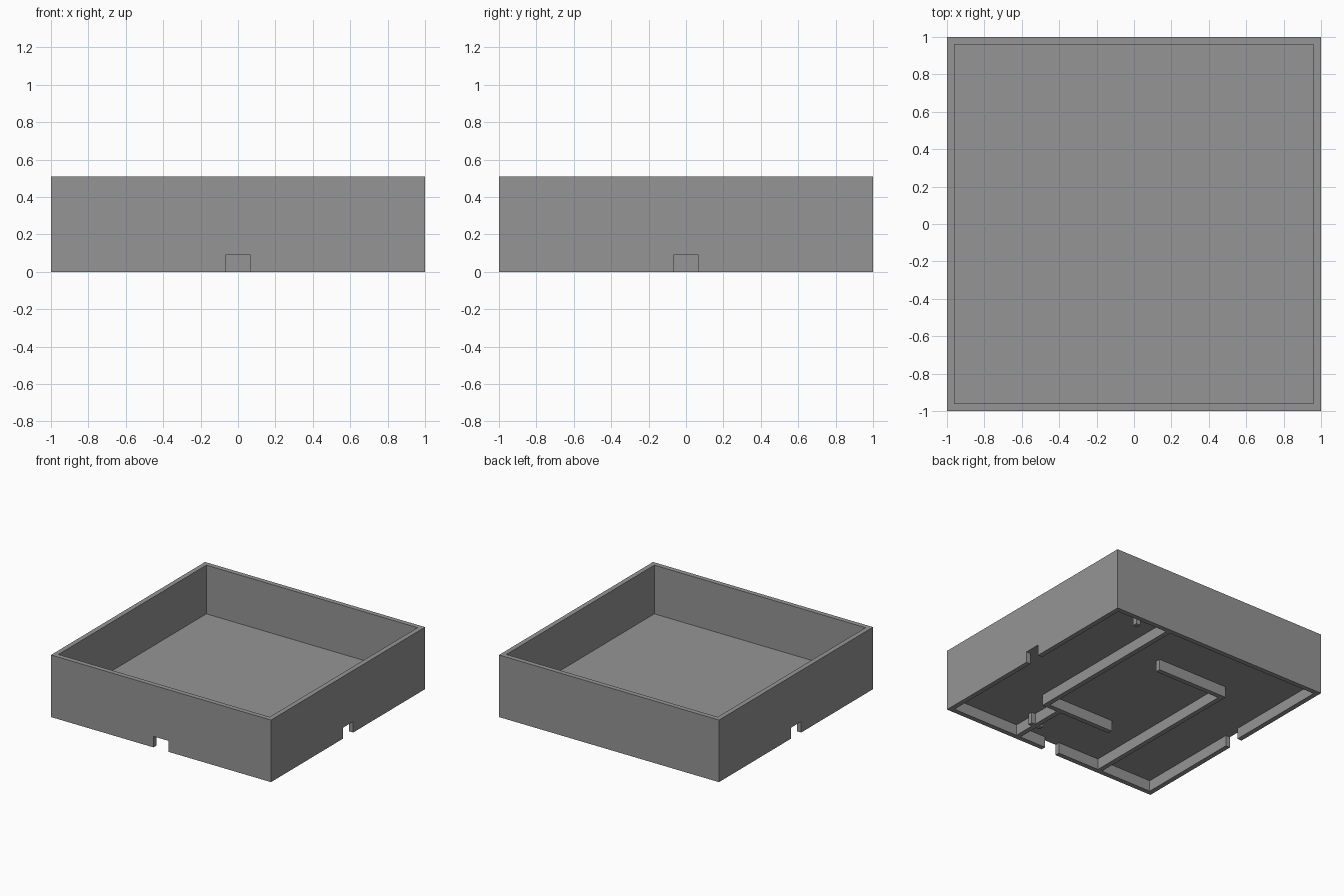
import bpy
import bmesh
from mathutils import Vector

if "Cube" in bpy.data.objects:
    bpy.data.objects.remove(bpy.data.objects["Cube"])

HEIGHT = 0.51      # overall height
WALL = 0.04        # thickness of walls and ribs
RECESS = 0.09      # depth of the hollow underside
FLOOR = 0.11       # height of the tray floor
INNER = 1 - WALL
NOTCH = 0.068      # half width of the rim notches

grey = bpy.data.materials.new("plain_grey")
grey.use_nodes = True
grey.diffuse_color = (0.3, 0.3, 0.3, 1)
grey.node_tree.nodes["Principled BSDF"].inputs["Base Color"].default_value = grey.diffuse_color


def box(name, low, high):
    """Axis-aligned box between two opposite corners."""
    low, high = Vector(low), Vector(high)
    bm = bmesh.new()
    bmesh.ops.create_cube(bm, size=1)
    for v in bm.verts:
        v.co = (low + high) / 2 + v.co * (high - low)
    mesh = bpy.data.meshes.new(name)
    bm.to_mesh(mesh)
    bm.free()
    mesh.materials.append(grey)
    obj = bpy.data.objects.new(name, mesh)
    bpy.context.collection.objects.link(obj)
    return obj


def cut(target, low, high):
    """Subtract a box from the target and discard the cutter."""
    cutter = box("cutter", low, high)
    cutter.hide_render = True
    mod = target.modifiers.new("cut", 'BOOLEAN')
    mod.operation = 'DIFFERENCE'
    mod.solver = 'EXACT'
    mod.object = cutter
    bpy.context.view_layer.update()
    graph = bpy.context.evaluated_depsgraph_get()
    mesh = bpy.data.meshes.new_from_object(target.evaluated_get(graph))
    target.modifiers.clear()
    target.data = mesh
    bpy.data.objects.remove(cutter)


# Tray shell: open top, shallow hollow below
tray = box("tray", (-1, -1, 0), (1, 1, HEIGHT))
cut(tray, (-INNER, -INNER, FLOOR), (INNER, INNER, 1))
cut(tray, (-INNER, -INNER, -1), (INNER, INNER, RECESS))

# Notches in the front and both side rims
cut(tray, (-NOTCH, -1.1, -1), (NOTCH, -0.9, RECESS))
for side in (-1, 1):
    x0, x1 = sorted((side * 0.9, side * 1.1))
    cut(tray, (x0, -NOTCH, -1), (x1, NOTCH, RECESS))

# Two hooked ribs, each the other turned half way round
TOP = RECESS + 0.005
RIB = 0.49
for label, s in (("left", 1), ("right", -1)):
    def rib(name, a, b):
        xs, ys = sorted((s * a[0], s * b[0])), sorted((s * a[1], s * b[1]))
        box(f"{label}_{name}", (xs[0], ys[0], 0), (xs[1], ys[1], TOP))
    rib("long_rib", (RIB - WALL, -RIB), (RIB, INNER + 0.005))
    rib("short_rib", (-0.16, -RIB), (RIB - WALL, -RIB + WALL))

# Cross rib from the front rim to the hook, with a small bar through it
box("front_rib", (0.31, -INNER - 0.005, 0), (0.35, -RIB, TOP))
box("cross_bar", (0.275, -0.78, 0), (0.385, -0.74, TOP))

# Small peg beside the back rim
box("back_peg", (0.7, 0.87, 0), (0.74, 0.91, TOP))
